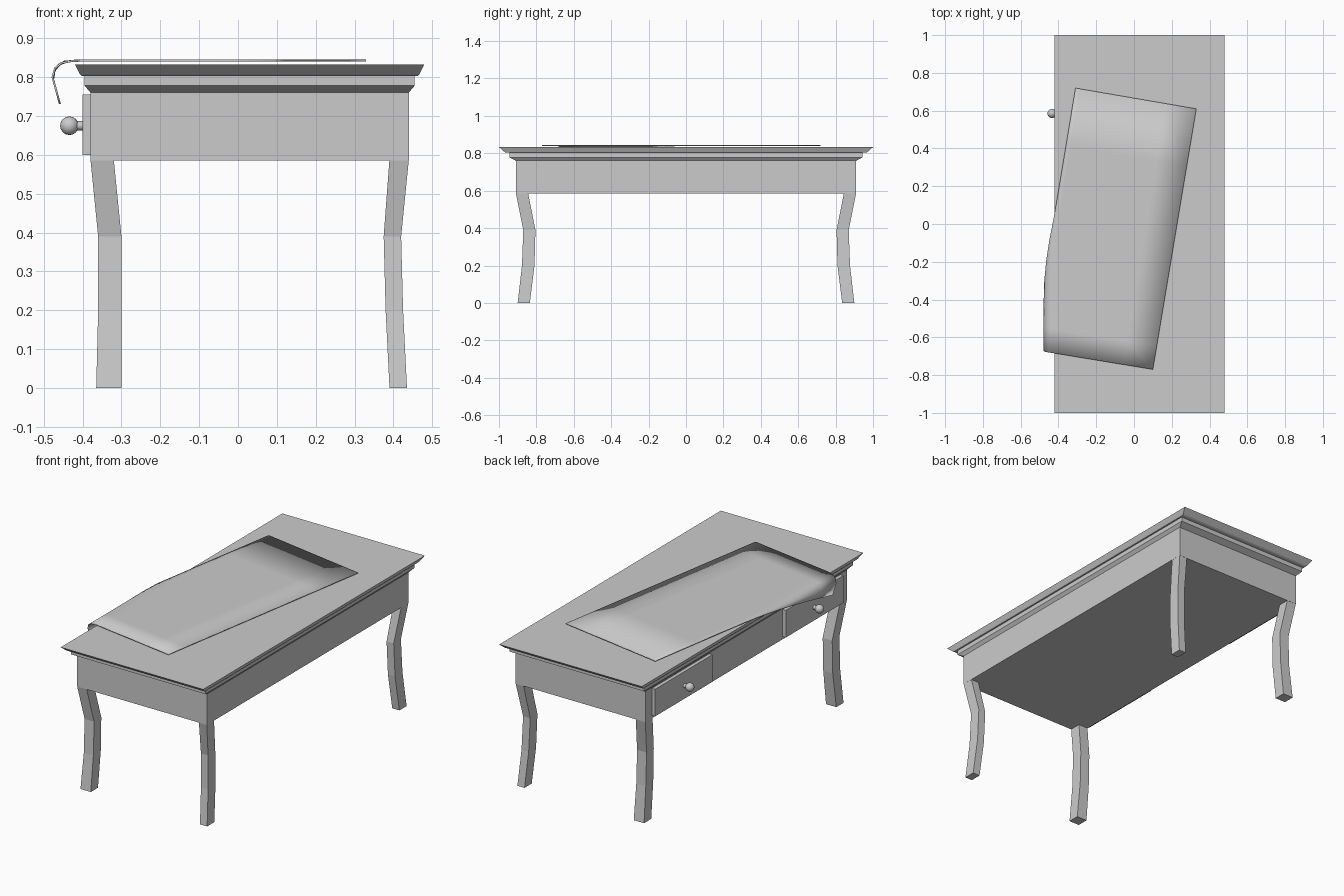
import bpy, bmesh
from math import pi
from mathutils import Vector

if "Cube" in bpy.data.objects:
    bpy.data.objects.remove(bpy.data.objects["Cube"])

CX = 0.03  # table centre in x


def make(name, bm, smooth=False):
    bmesh.ops.recalc_face_normals(bm, faces=bm.faces)
    me = bpy.data.meshes.new(name)
    bm.to_mesh(me)
    bm.free()
    for p in me.polygons:
        p.use_smooth = smooth
    ob = bpy.data.objects.new(name, me)
    bpy.context.collection.objects.link(ob)
    return ob


def loft(name, sections):
    """Stack rectangles given as (x0, x1, y0, y1, z)."""
    bm = bmesh.new()
    rings = [[bm.verts.new(p) for p in ((a, c, z), (b, c, z), (b, d, z), (a, d, z))]
             for a, b, c, d, z in sections]
    for lo, hi in zip(rings, rings[1:]):
        for i in range(4):
            j = (i + 1) % 4
            bm.faces.new((lo[i], lo[j], hi[j], hi[i]))
    bm.faces.new(rings[0])
    bm.faces.new(rings[-1])
    return make(name, bm)


def scaled(s, z):
    return (CX - 0.45 * s, CX + 0.45 * s, -s, s, z)


# Table top, moulding and frame
loft("table_top", [scaled(0.962, 0.803), scaled(0.97, 0.807), scaled(1, 0.833)])
loft("moulding", [scaled(0.91, 0.76), scaled(0.944, 0.778), scaled(0.944, 0.804)])
loft("frame", [(-0.38, 0.44, -0.91, 0.91, 0.585), (-0.38, 0.44, -0.91, 0.91, 0.762)])

# Curved legs: z, inner y, outer y, then x ranges on the drawer and plain sides
leg = [(0, 0.835, 0.90, -0.365, -0.30, 0.39, 0.435),
       (0.20, 0.81, 0.877, -0.36, -0.30, 0.38, 0.425),
       (0.39, 0.805, 0.87, -0.36, -0.30, 0.375, 0.42),
       (0.59, 0.845, 0.91, -0.38, -0.32, 0.39, 0.44)]
for side, sy in (("front", -1), ("back", 1)):
    loft(side + "_left_leg", [(a, b, sy * i, sy * o, z) for z, i, o, a, b, c, d in leg])
    loft(side + "_right_leg", [(c, d, sy * i, sy * o, z) for z, i, o, a, b, c, d in leg])

# Drawers with round knobs
for side, sy in (("front", -1), ("back", 1)):
    loft(side + "_drawer", [(-0.40, -0.37, sy * 0.33, sy * 0.85, z) for z in (0.60, 0.755)])
    bpy.ops.mesh.primitive_uv_sphere_add(segments=16, ring_count=8, radius=0.024,
                                         location=(-0.434, sy * 0.585, 0.675))
    bpy.context.object.name = side + "_knob"
    bpy.ops.object.shade_smooth()
    bpy.ops.mesh.primitive_cylinder_add(vertices=16, radius=0.012, depth=0.03,
                                        location=(-0.405, sy * 0.585, 0.675),
                                        rotation=(0, pi / 2, 0))
    bpy.context.object.name = side + "_knob_stem"
    bpy.ops.object.shade_smooth_by_angle()

# Cloth lying askew, with one corner draped over the drawer side
DRAPE = [(0, -0.42, 0.845), (0.025, -0.45, 0.842), (0.05, -0.472, 0.828),
         (0.075, -0.48, 0.80), (0.122, -0.46, 0.727)]


def drape(p):
    d = -0.42 - p.x
    if d <= 0:
        return Vector((p.x, p.y, 0.845))
    for (d0, x0, z0), (d1, x1, z1) in zip(DRAPE, DRAPE[1:]):
        if d <= d1 or d1 == DRAPE[-1][0]:
            t = (d - d0) / (d1 - d0)
            return Vector((x0 + t * (x1 - x0), p.y, z0 + t * (z1 - z0)))


A, B = Vector((-0.31, 0.72, 0)), Vector((0.33, 0.61, 0))
C, D = Vector((0.10, -0.77, 0)), Vector((-0.54, -0.665, 0))
us = [0, 0.035, 0.07, 0.105, 0.14, 0.18, 0.22, 0.35, 0.75, 1]
vs = [0, 0.22, 0.42, 0.5, 0.58, 0.66, 0.74, 0.82, 0.91, 1]
bm = bmesh.new()
grid = [[bm.verts.new(drape(A.lerp(B, u).lerp(D.lerp(C, u), v))) for u in us] for v in vs]
for r0, r1 in zip(grid, grid[1:]):
    for i in range(len(us) - 1):
        bm.faces.new((r0[i], r1[i], r1[i + 1], r0[i + 1]))
cloth = make("cloth", bm, smooth=True)
if cloth.data.polygons[-1].normal.z < 0:
    cloth.data.flip_normals()
thick = cloth.modifiers.new("thickness", "SOLIDIFY")
thick.thickness = 0.005
thick.offset = -1
